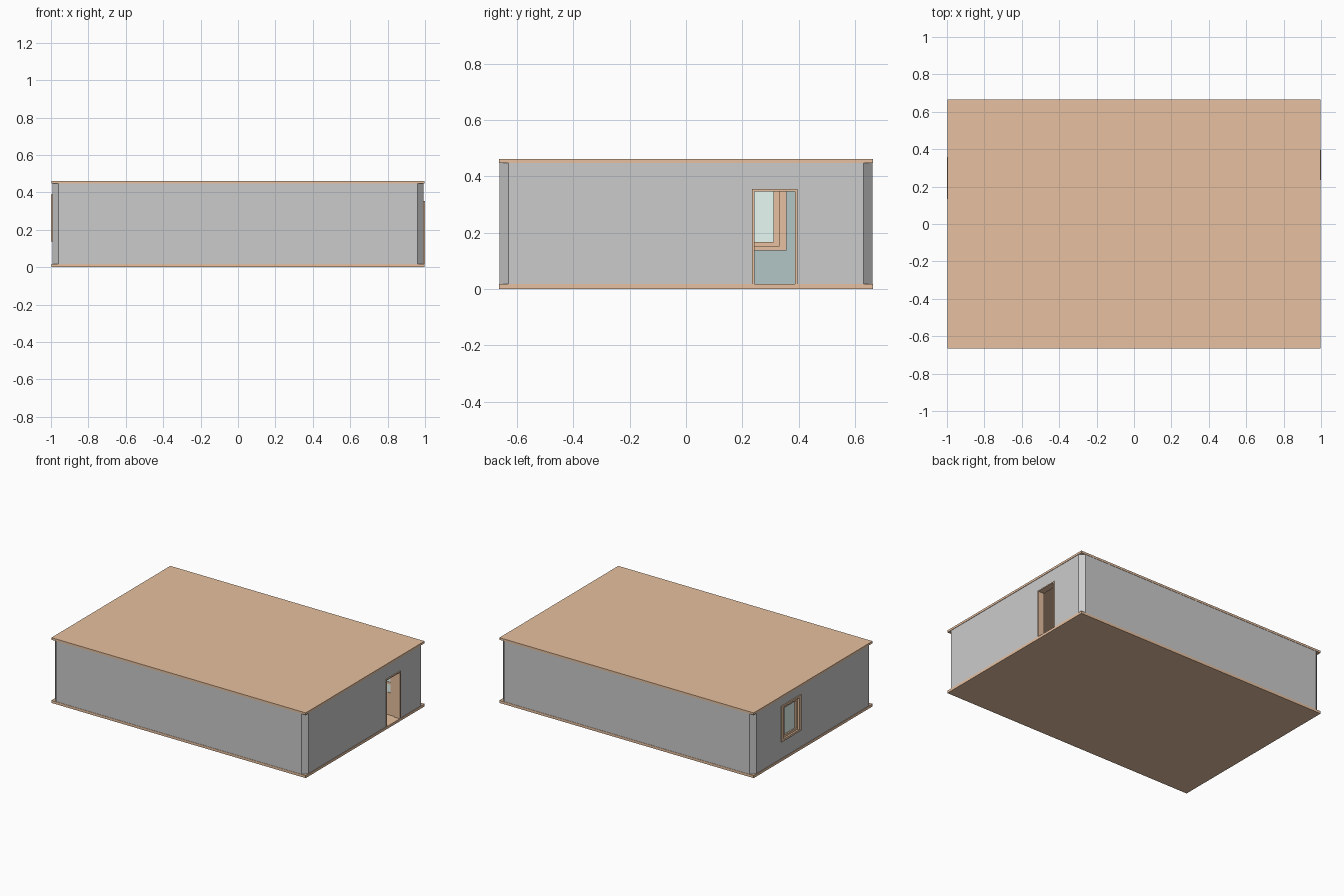
import bpy, bmesh

if "Cube" in bpy.data.objects:
    bpy.data.objects.remove(bpy.data.objects["Cube"])

def material(name, rgb):
    m = bpy.data.materials.new(name)
    m.diffuse_color = (*rgb, 1)
    m.use_nodes = True
    m.node_tree.nodes["Principled BSDF"].inputs["Base Color"].default_value = m.diffuse_color
    return m

wood = material("wood", (0.8, 0.53, 0.35))
glass = material("glass", (0.8, 0.95, 0.9))
paint = material("inner_paint", (0.45, 0.56, 0.56))
plaster = material("plaster", (0.8, 0.8, 0.8))

def boxes(name, ranges, mat=None):
    """One object from several boxes, each (x0, x1, y0, y1, z0, z1)."""
    bm = bmesh.new()
    for x0, x1, y0, y1, z0, z1 in ranges:
        vs = bmesh.ops.create_cube(bm, size=1)["verts"]
        for v in vs:
            v.co = (x1 if v.co.x > 0 else x0,
                    y1 if v.co.y > 0 else y0,
                    z1 if v.co.z > 0 else z0)
    me = bpy.data.meshes.new(name)
    bm.to_mesh(me)
    bm.free()
    ob = bpy.data.objects.new(name, me)
    bpy.context.collection.objects.link(ob)
    if mat:
        me.materials.append(mat)
    return ob

def frame_x(x0, x1, y0, y1, z0, z1, w, h, sill=True):
    """Rectangular frame lying in the yz plane."""
    zb = z0 + h if sill else z0
    parts = [(x0, x1, y0, y0 + w, zb, z1 - h), (x0, x1, y1 - w, y1, zb, z1 - h),
             (x0, x1, y0, y1, z1 - h, z1)]
    if sill:
        parts.append((x0, x1, y0, y1, z0, zb))
    return parts

# floor and roof slabs
FLOOR, CEIL = 0.018, 0.447
boxes("floor", [(-0.996, 0.996, -0.665, 0.665, 0, FLOOR)], wood)
boxes("roof", [(-0.996, 0.996, -0.665, 0.665, CEIL, 0.462)], wood)

# wall shell with chamfered outer corners
def ring(bm, hx, hy, c, z):
    pts = [(hx, -hy + c), (hx, hy - c), (hx - c, hy), (-hx + c, hy),
           (-hx, hy - c), (-hx, -hy + c), (-hx + c, -hy), (hx - c, -hy)]
    return [bm.verts.new((x, y, z)) for x, y in pts]

bm = bmesh.new()
ob_, ot = [ring(bm, 0.993, 0.663, 0.032, z) for z in (FLOOR, CEIL)]
ib, it = [ring(bm, 0.963, 0.633, 0.003, z) for z in (FLOOR, CEIL)]
for i in range(8):
    j = (i + 1) % 8
    bm.faces.new((ob_[i], ob_[j], ot[j], ot[i]))
    bm.faces.new((ib[j], ib[i], it[i], it[j])).material_index = 1
    bm.faces.new((ot[i], ot[j], it[j], it[i]))
    bm.faces.new((ob_[j], ob_[i], ib[i], ib[j]))
me = bpy.data.meshes.new("walls")
bm.to_mesh(me)
bm.free()
me.materials.append(plaster)
me.materials.append(paint)
walls = bpy.data.objects.new("walls", me)
bpy.context.collection.objects.link(walls)

# door and window openings
for name, rng in (("door_cutter", (0.9, 1.1, 0.238, 0.392, -0.1, 0.352)),
                  ("window_cutter", (-1.1, -0.9, 0.14, 0.352, 0.141, 0.386))):
    cutter = boxes(name, [rng])
    cutter.hide_render = True
    cutter.hide_viewport = True
    mod = walls.modifiers.new(name, "BOOLEAN")
    mod.operation = "DIFFERENCE"
    mod.solver = "EXACT"
    mod.object = cutter

# door frame and door leaf standing open inside
boxes("door_frame", frame_x(0.955, 0.999, 0.235, 0.396, FLOOR, 0.355, 0.008, 0.008, False), wood)
x0, x1, y0, y1 = 0.81, 0.953, 0.389, 0.399
boxes("door_leaf", [(x0, x0 + 0.03, y0, y1, 0.022, 0.347),
                    (x1 - 0.03, x1, y0, y1, 0.022, 0.347),
                    (x0 + 0.03, x1 - 0.03, y0, y1, 0.022, 0.18),
                    (x0 + 0.03, x1 - 0.03, y0, y1, 0.24, 0.255),
                    (x0 + 0.03, x1 - 0.03, y0, y1, 0.315, 0.347)], wood)
boxes("door_glass", [(x0 + 0.03, x1 - 0.03, 0.393, 0.395, 0.18, 0.315)], glass)

# window: outer frame, sash, pane
boxes("window_frame", frame_x(-1.0, -0.955, 0.135, 0.357, 0.137, 0.39, 0.026, 0.014), wood)
boxes("window_sash", frame_x(-0.988, -0.966, 0.161, 0.331, 0.151, 0.376, 0.021, 0.016), wood)
boxes("window_pane", [(-0.979, -0.975, 0.182, 0.31, 0.167, 0.36)], glass)
